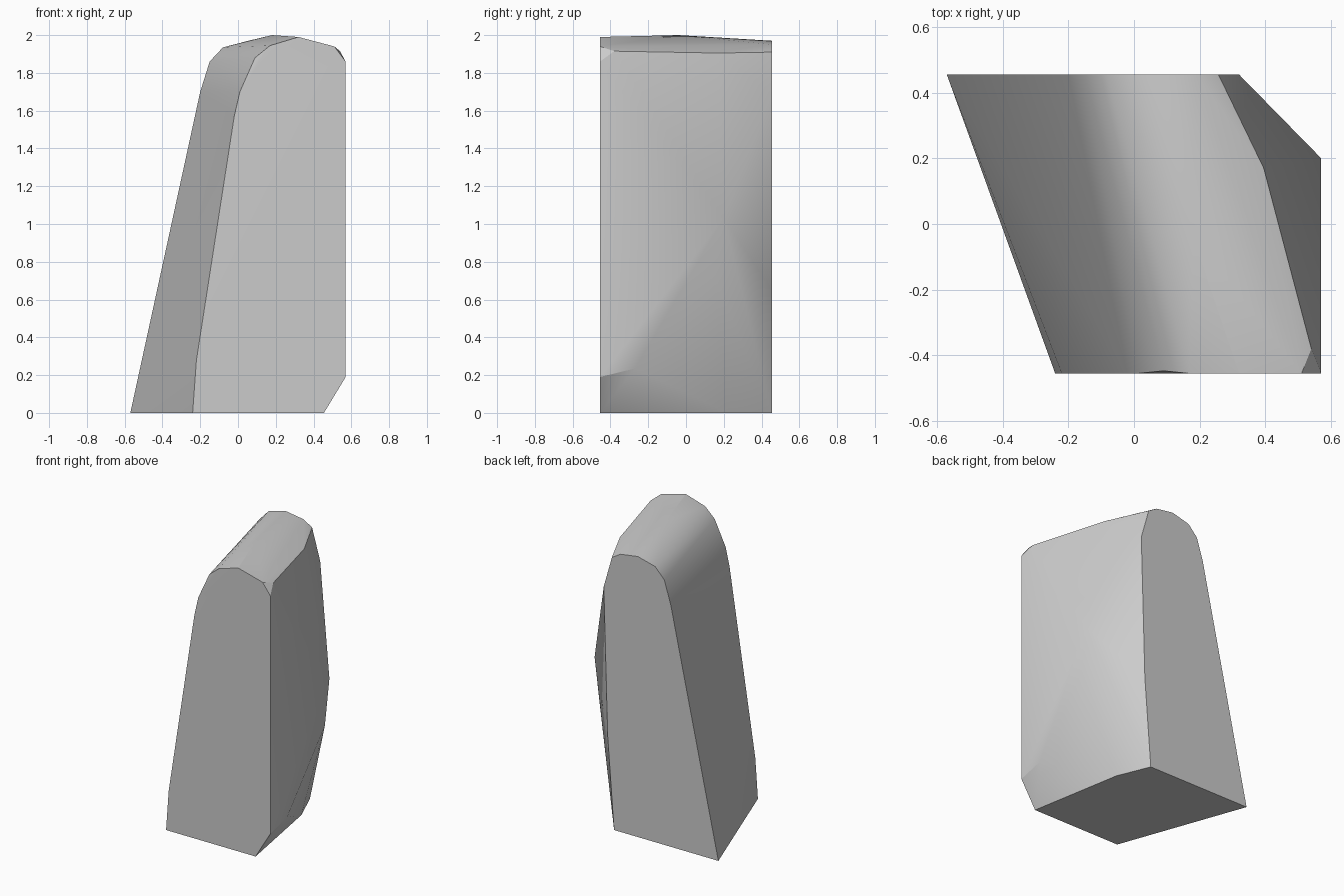
import bpy
import bmesh
import math

default_cube = bpy.data.objects.get("Cube")
if default_cube:
    bpy.data.objects.remove(default_cube, do_unlink=True)

# One plain grey stone colour
stone = bpy.data.materials.new("stone grey")
stone.use_nodes = True
grey = (0.6, 0.6, 0.6, 1)
stone.diffuse_color = grey
stone.node_tree.nodes["Principled BSDF"].inputs["Base Color"].default_value = grey

DEPTH = 0.455   # half depth
SIDE = 0.57     # flat left side

# Arched outline of the front, as (x, z)
front = [(-0.24, 0), (-0.22, 0.28), (-0.02, 1.57), (0.01, 1.70),
         (0.17, 1.945), (0.32, 1.99), (0.51, 1.94), (SIDE, 1.86),
         (SIDE, 0.19), (0.455, 0)]

# Arched outline of the back, as (x, z)
back = [(-SIDE, 0), (-0.20, 1.70), (-0.15, 1.86), (-0.08, 1.935),
        (0.055, 1.97), (0.19, 1.95), (0.257, 1.91), (0.32, 1.69),
        (0.29, 0.65), (0.24, 0)]

# Chipped corners between the two outlines
chips = [(0.18, -0.04, 2.0),                              # ridge
         (0.395, 0.17, 1.905), (0.54, -0.38, 1.915),      # shoulder
         (0.09, -0.447, 1.88),                            # front brow
         (SIDE, 0.20, 1.03), (SIDE, 0.15, 0.72),          # side bulge
         (SIDE, -0.27, 0.235), (0.336, 0.223, 0)]         # undercut

# Wrap the outlines and chips into one faceted block
bm = bmesh.new()
for outline, y in ((front, -DEPTH), (back, DEPTH)):
    for x, z in outline:
        bm.verts.new((x, y, z))
for point in chips:
    bm.verts.new(point)
hull = bmesh.ops.convex_hull(bm, input=bm.verts[:])
loose = [v for v in bm.verts if not v.link_faces]
bmesh.ops.delete(bm, geom=loose, context="VERTS")
bmesh.ops.dissolve_limit(bm, angle_limit=math.radians(0.5),
                         verts=bm.verts[:], edges=bm.edges[:])
bmesh.ops.recalc_face_normals(bm, faces=bm.faces[:])

mesh = bpy.data.meshes.new("standing_stone")
bm.to_mesh(mesh)
bm.free()
mesh.materials.append(stone)
rock = bpy.data.objects.new("standing_stone", mesh)
bpy.context.collection.objects.link(rock)

# Soft facets with crisp main edges
bpy.ops.object.select_all(action="DESELECT")
rock.select_set(True)
bpy.context.view_layer.objects.active = rock
bpy.ops.object.shade_smooth_by_angle(angle=math.radians(30))
